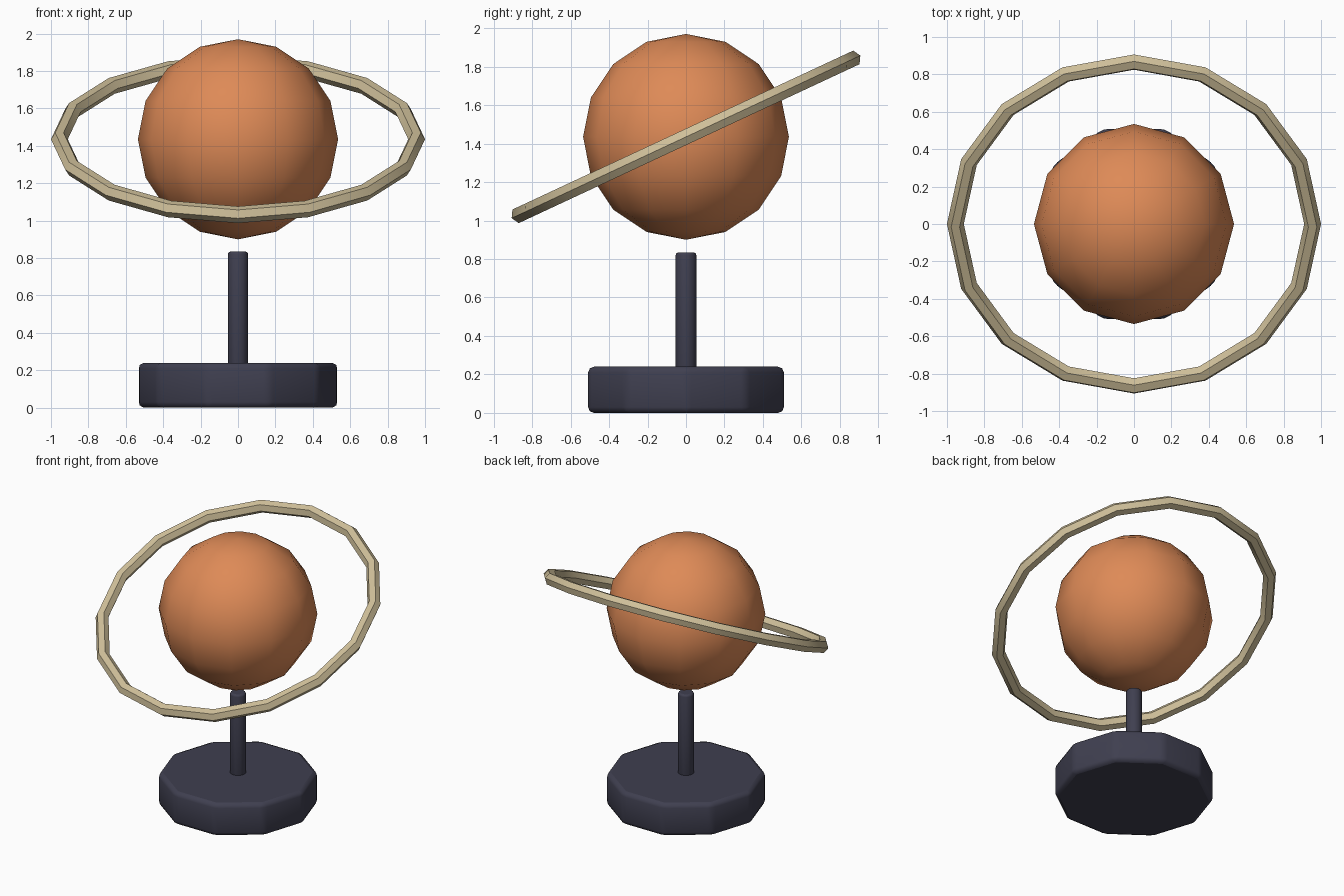
import bpy, bmesh, math
from mathutils import Matrix

cube = bpy.data.objects.get("Cube")
if cube:
    bpy.data.objects.remove(cube, do_unlink=True)


def material(name, rgb):
    mat = bpy.data.materials.new(name)
    mat.use_nodes = True
    color = (*rgb, 1.0)
    mat.diffuse_color = color
    mat.node_tree.nodes["Principled BSDF"].inputs["Base Color"].default_value = color
    return mat


def finish(obj, name, mat, smooth_angle):
    obj.name = obj.data.name = name
    obj.data.materials.append(mat)
    bpy.ops.object.select_all(action="DESELECT")
    obj.select_set(True)
    bpy.context.view_layer.objects.active = obj
    bpy.ops.object.shade_smooth_by_angle(angle=math.radians(smooth_angle))
    return obj


def bevelled_post(name, radius, bottom, top, bevel, mat):
    """Ten-sided upright cylinder with softened edges."""
    mesh = bpy.data.meshes.new(name)
    bm = bmesh.new()
    place = Matrix.Translation((0, 0, (bottom + top) / 2)) @ Matrix.Rotation(math.pi / 2, 4, "Z")
    bmesh.ops.create_cone(bm, cap_ends=True, segments=10, radius1=radius,
                          radius2=radius, depth=top - bottom, matrix=place)
    bm.to_mesh(mesh)
    bm.free()
    obj = bpy.data.objects.new(name, mesh)
    bpy.context.collection.objects.link(obj)
    mod = obj.modifiers.new("soft_edges", "BEVEL")
    mod.width = bevel
    mod.segments = 2
    mod.limit_method = "ANGLE"
    mod.angle_limit = math.radians(30)
    return finish(obj, name, mat, 40)


orange = material("planet orange", (0.73, 0.255, 0.095))
sand = material("ring sand", (0.62, 0.52, 0.32))
slate = material("stand slate", (0.05, 0.05, 0.08))

centre = (0, 0, 1.435)

# Stand
bevelled_post("base", 0.535, 0.0, 0.24, 0.03, slate)
bevelled_post("stem", 0.0565, 0.2, 0.835, 0.015, slate)

# Planet
bpy.ops.mesh.primitive_uv_sphere_add(segments=12, ring_count=8, radius=0.535, location=centre)
finish(bpy.context.object, "planet", orange, 60)

# Tilted ring with a six-sided section
bpy.ops.mesh.primitive_torus_add(major_segments=16, minor_segments=6, major_radius=0.955,
                                 minor_radius=0.045, location=centre,
                                 rotation=(math.radians(25), 0, 0))
finish(bpy.context.object, "ring", sand, 30)
